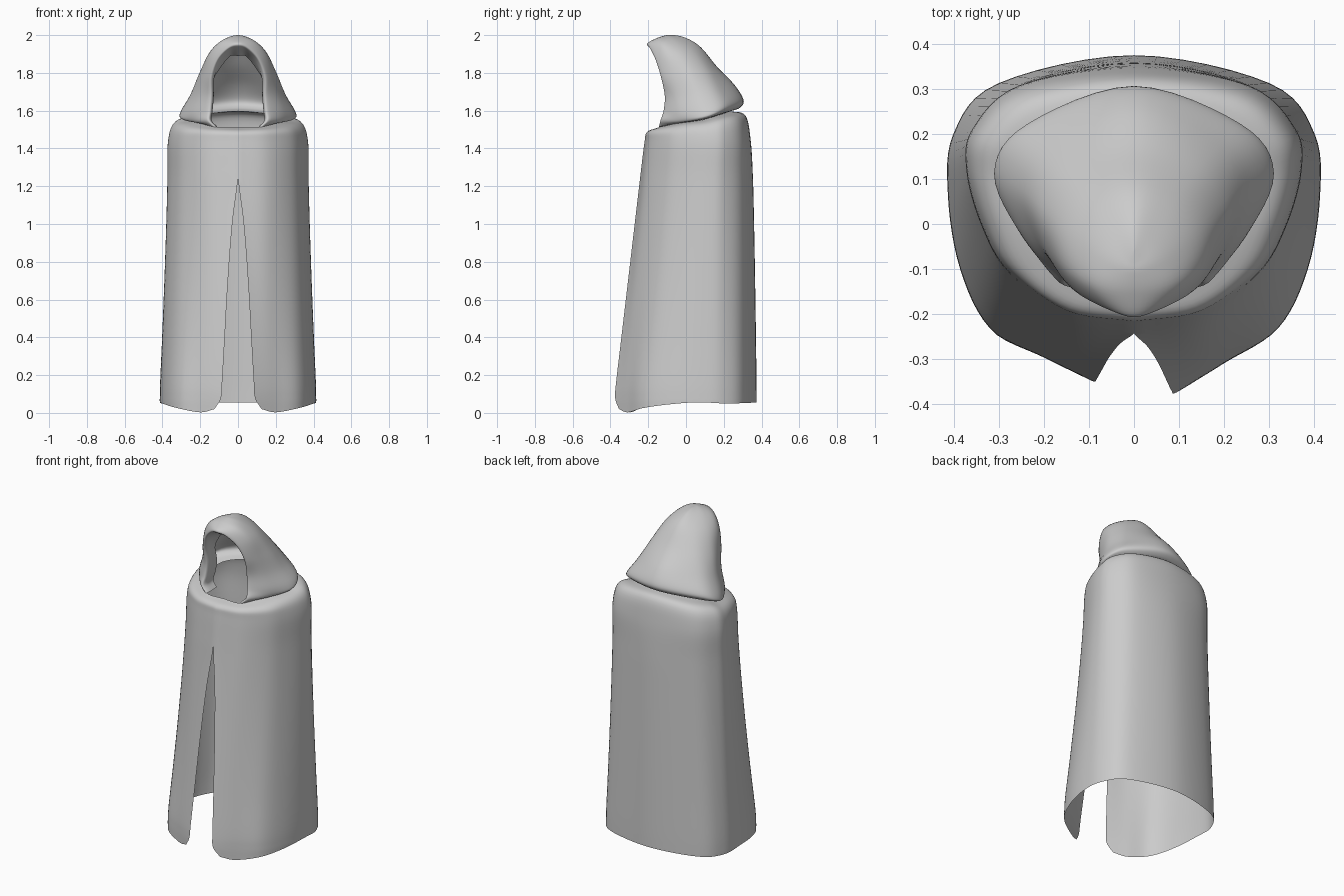
import bpy, bmesh
from mathutils import Vector as V

if "Cube" in bpy.data.objects:
    bpy.data.objects.remove(bpy.data.objects["Cube"])


def spline(pts, n, mirror_end=False):
    """Smooth curve through pts; mirror_end continues it across x = 0."""
    pts = [V(p) for p in pts]
    first = 2 * pts[0] - pts[1]
    last = 2 * pts[-1] - pts[-2]
    if mirror_end:
        last = V((-pts[-2].x, pts[-2].y, pts[-2].z))
    p = [first] + pts + [last]
    out = []
    for i in range(1, len(p) - 2):
        a, b, c, d = p[i - 1:i + 3]
        for k in range(n):
            t = k / n
            out.append(0.5 * (2 * b + (c - a) * t + (2 * a - 5 * b + 4 * c - d) * t ** 2
                              + (3 * b - a - 3 * c + d) * t ** 3))
    return out + [pts[-1]]


def sheet(name, rows, n, top_mirror, tweak):
    """Loft half rows into a smooth sheet and mirror it across x = 0."""
    dense = [spline(r, n, True) for r in rows]
    cols = [spline(c, n, top_mirror) for c in zip(*dense)]
    bm = bmesh.new()
    for s in (1, -1):
        grid = []
        for j, col in enumerate(cols):
            line = []
            for p in col:
                q = tweak(p.copy(), s, j)
                line.append(bm.verts.new((q.x * s, q.y, q.z)))
            grid.append(line)
        for a, b in zip(grid, grid[1:]):
            for i in range(len(a) - 1):
                f = (a[i], b[i], b[i + 1], a[i + 1])
                bm.faces.new(f if s > 0 else f[::-1])
    bmesh.ops.remove_doubles(bm, verts=bm.verts, dist=0.0003)
    bmesh.ops.recalc_face_normals(bm, faces=bm.faces)
    me = bpy.data.meshes.new(name)
    bm.to_mesh(me)
    bm.free()
    me.polygons.foreach_set("use_smooth", [True] * len(me.polygons))
    ob = bpy.data.objects.new(name, me)
    bpy.context.collection.objects.link(ob)
    return ob


# Cloak body: neck ring, shoulder and hem sections, front centre to back centre
neck = [(0, -.14, 1.51), (.10, -.145, 1.512), (.16, -.10, 1.522), (.20, -.02, 1.538),
        (.235, .08, 1.55), (.22, .15, 1.57), (.15, .20, 1.585), (0, .235, 1.597)]
shoulder = [(0, -.22), (.15, -.195), (.275, -.105), (.335, 0),
            (.368, .12), (.355, .21), (.25, .305), (0, .342)]
hem = [(.085, -.375), (.20, -.308), (.32, -.23), (.385, -.10),
       (.412, .06), (.40, .20), (.30, .312), (0, .374)]
hem_z = [.02, .003, .025, .044, .056, .05, .052, .056]
spread = [.82, .82, .8, .76, .74, .74, .74, .74]   # where the shoulder rolls over

rows = [neck]
rows.append([(n[0] + (s[0] - n[0]) * f, n[1] + (s[1] - n[1]) * f, n[2] - .022)
             for n, s, f in zip(neck, shoulder, spread)])
rows.append([(s[0], s[1], 1.43 + (n[2] - 1.51) * .2) for n, s in zip(neck, shoulder)])
# Lower levels open into the front slit (height, slit half width)
for z, slit in ((1.25, 0), (1.0, .03), (.7, .053), (.4, .07), (.17, .083), (.08, .09), (0, .125)):
    w = min(1, (1.44 - z) / 1.32)
    row = []
    for i, (s, h) in enumerate(zip(shoulder, hem)):
        x = slit if i == 0 else s[0] + (h[0] - s[0]) * w ** 1.4
        bend = .5 if i > 4 else 1.3 if i in (2, 3) else 1
        y = s[1] + (h[1] - s[1]) * w ** bend
        if z == 0 and i == 0:
            y = -.355
        row.append((x, y, z or hem_z[i]))
    rows.append(row)


def body_tweak(p, s, j):
    p.x = max(0, p.x)
    if j == 0 and p.z >= 1.25:
        p.x = 0
    if s < 0 and p.y < 0:  # the left flap hangs a little further in
        p.y += .04 * max(0, 1 - p.x / .3) * max(0, 1.25 - p.z) / 1.25
    return p


sheet("cloak_body", rows, 6, False, body_tweak)

# Hood: levels from neck fold up to ridge, each from rim to back centre
levels = [
    [(.13, -.14, 1.515), (.19, -.06, 1.53), (.235, .08, 1.55), (.18, .18, 1.578), (0, .235, 1.597)],
    [(.165, -.13, 1.55), (.24, -.03, 1.545), (.30, .10, 1.56), (.225, .21, 1.595), (0, .285, 1.615)],
    [(.16, -.115, 1.60), (.245, -.03, 1.59), (.305, .115, 1.592), (.235, .22, 1.63), (0, .305, 1.655)],
    [(.152, -.11, 1.68), (.215, -.04, 1.68), (.252, .08, 1.685), (.195, .18, 1.71), (0, .258, 1.735)],
    [(.15, -.13, 1.78), (.19, -.06, 1.79), (.202, .035, 1.80), (.14, .12, 1.82), (0, .165, 1.832)],
    [(.115, -.16, 1.875), (.15, -.10, 1.90), (.144, -.02, 1.91), (.088, .045, 1.925), (0, .077, 1.937)],
    [(.055, -.19, 1.937), (.085, -.14, 1.965), (.073, -.08, 1.978), (.04, -.03, 1.983), (0, 0, 1.985)],
    [(0, -.205, 1.955), (0, -.155, 1.984), (0, -.11, 1.998), (0, -.085, 2.0), (0, -.06, 2.0)],
]
# Rolled rim lining turned into the face opening
hood_rows = []
for i, lv in enumerate(levels):
    x, y, z = lv[0]
    k = (i / 7) ** 2
    lining = [(x * (.72 if i > 4 else .88), y + .095, z - .065 * k),
              (x * .85, y + .02, z - .025 * k)]
    hood_rows.append(lining + lv)


def hood_tweak(p, s, j):
    p.x = max(0, p.x)
    p.z = min(2, p.z)
    return p


sheet("hood", hood_rows, 6, True, hood_tweak)
